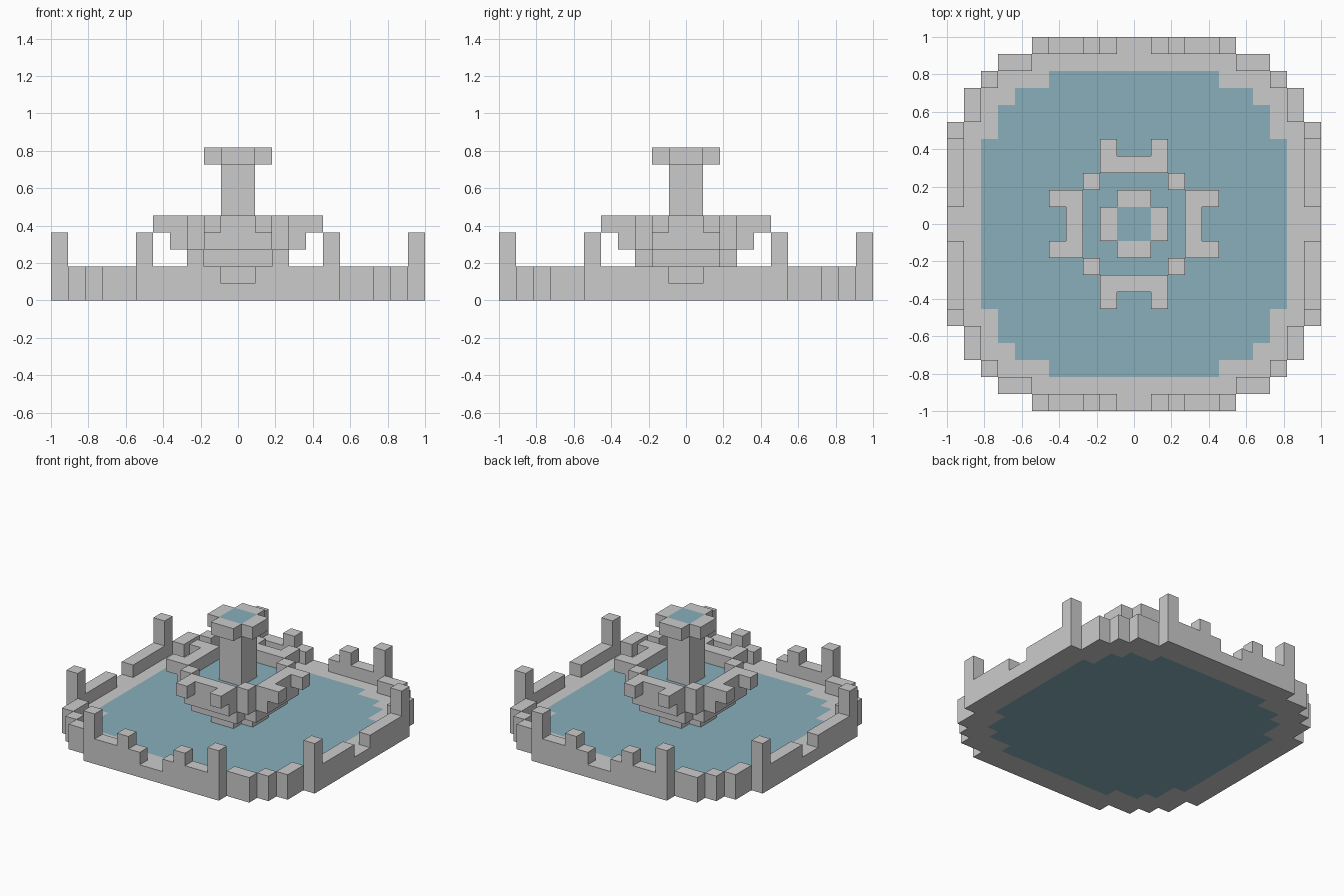
import bpy, bmesh

if "Cube" in bpy.data.objects:
    bpy.data.objects.remove(bpy.data.objects["Cube"])

U = 1 / 11  # one block


def material(name, rgb):
    m = bpy.data.materials.new(name)
    m.diffuse_color = (*rgb, 1)
    m.use_nodes = True
    m.node_tree.nodes["Principled BSDF"].inputs["Base Color"].default_value = m.diffuse_color
    return m


stone = material("pale_stone", (0.60, 0.60, 0.60))
water = material("pool_water", (0.25, 0.43, 0.50))

N = range(11)
OUTER = [11] * 6 + [10, 10, 9, 8, 6]           # half widths of the fountain plan
POOL = [9] * 5 + [8, 8, 7, 5, 0, 0]            # half widths of the pool water


def plan(rule):
    """Quarter plan cells (a, b) counted outwards from the centre."""
    return {(a, b) for a in N for b in N if rule(a, b)}


def stack(cells, z0, z1):
    """Mirror a quarter plan into all four quadrants and raise it from z0 to z1."""
    return {(x, y, z) for a, b in cells for x in (a, -a - 1)
            for y in (b, -b - 1) for z in range(z0, z1)}


outline = plan(lambda a, b: a < OUTER[b])
pool = plan(lambda a, b: a < POOL[b])
edge = {(a, b) for a, b in outline
        if (a + 1, b) not in outline or (a, b + 1) not in outline}
plus = {(0, 0), (1, 0), (0, 1)}
octagon = plan(lambda a, b: max(a, b) < 3 and (a, b) != (2, 2))
arms = {(3, 0), (3, 1), (0, 3), (1, 3)}
core = {(0, 0)}

parts = [
    # pool
    ("pool_floor", stone, stack(outline - pool, 0, 1)),
    ("pool_water", water, stack(pool, 0, 1)),
    # raised rim with a gap in the middle of each side
    ("rim_wall", stone, stack({c for c in edge if min(c) > 0}, 1, 2)),
    ("rim_blocks", stone, stack({(2, 10)}, 2, 3)),
    ("rim_posts", stone, stack({(5, 10), (10, 5)}, 2, 4)),
    # raised basin with pronged spouts
    ("basin_foot", stone, stack(plus, 1, 2)),
    ("basin_floor", stone, stack(octagon, 2, 3)),
    ("basin_wall", stone, stack(arms | {(2, 2)}, 3, 5)),
    ("basin_spouts", stone, stack({(4, 1), (1, 4)}, 4, 5)),
    ("basin_water", water, stack(octagon - core, 3, 4)),
    # centre column and crown
    ("column", stone, stack(core, 3, 8)),
    ("crown", stone, stack(plus - core, 8, 9)),
    ("crown_water", water, stack(core, 8, 9)),
]

solid = set().union(*(cells for _, _, cells in parts))


def build(name, mat, cells):
    """Make only the outer block faces of a part."""
    bm = bmesh.new()
    for c in cells:
        for axis in range(3):
            for side in (0, 1):
                n = list(c)
                n[axis] += 2 * side - 1
                if tuple(n) in solid:
                    continue
                i, j = (axis + 1) % 3, (axis + 2) % 3
                quad = []
                for di, dj in ((0, 0), (1, 0), (1, 1), (0, 1)):
                    p = list(c)
                    p[axis] += side
                    p[i] += di
                    p[j] += dj
                    quad.append(bm.verts.new([v * U for v in p]))
                bm.faces.new(quad if side else quad[::-1])
    bmesh.ops.remove_doubles(bm, verts=bm.verts, dist=1e-4)
    me = bpy.data.meshes.new(name)
    bm.to_mesh(me)
    bm.free()
    me.materials.append(mat)
    bpy.context.collection.objects.link(bpy.data.objects.new(name, me))


for part in parts:
    build(*part)
